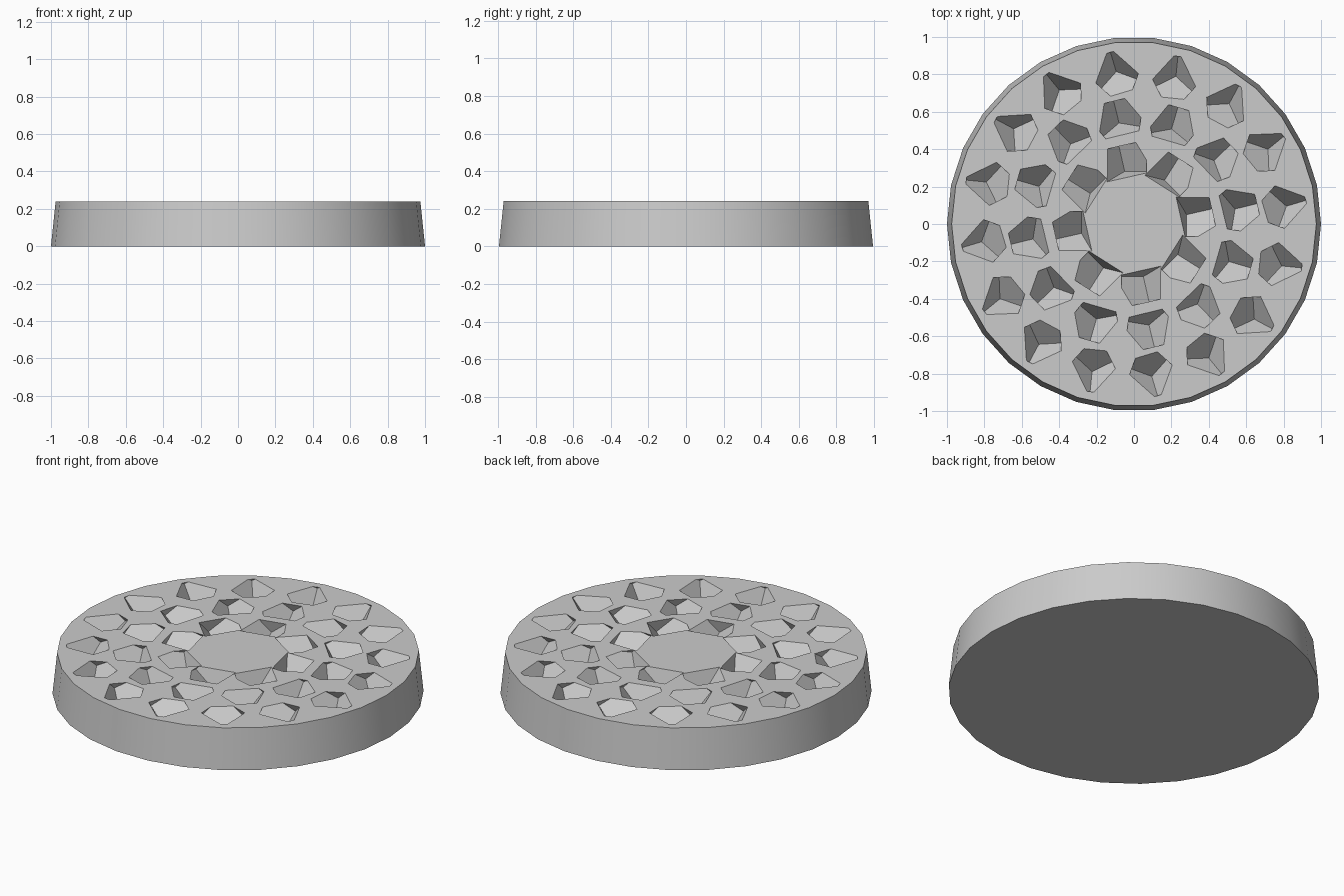
import bpy, bmesh
from math import radians, cos, sin, sqrt, tau
from mathutils import Matrix, Vector

default = bpy.data.objects.get("Cube")
if default:
    bpy.data.objects.remove(default)

HEIGHT = 0.24
SIDE = 0.165        # edge of each cube-corner pit
RAISE = 0.015       # pit cube centre above the top face

grey = bpy.data.materials.new("plain grey")
grey.use_nodes = True
colour = (0.6, 0.6, 0.6, 1)
grey.diffuse_color = colour
grey.node_tree.nodes["Principled BSDF"].inputs["Base Color"].default_value = colour


def make_object(name, bm):
    mesh = bpy.data.meshes.new(name)
    bmesh.ops.recalc_face_normals(bm, faces=bm.faces)
    bm.to_mesh(mesh)
    bm.free()
    mesh.materials.append(grey)
    obj = bpy.data.objects.new(name, mesh)
    bpy.context.collection.objects.link(obj)
    return obj


# Tapered thirty-sided disc
bm = bmesh.new()
rings = [[bm.verts.new((r * cos(tau * i / 30), r * sin(tau * i / 30), z)) for i in range(30)]
         for r, z in ((1, 0), (0.975, HEIGHT))]
bm.faces.new(rings[0])
bm.faces.new(rings[1])
for i in range(30):
    j = (i + 1) % 30
    bm.faces.new((rings[0][i], rings[0][j], rings[1][j], rings[1][i]))
disc = make_object("disc", bm)

# Cubes standing on one corner, in three rings
edges = [Vector((cos(a) * sqrt(2 / 3), sin(a) * sqrt(2 / 3), sqrt(1 / 3)))
         for a in map(radians, (15, 135, 255))]
on_corner = Matrix(edges).transposed().to_4x4()
bm = bmesh.new()
for count, x, y, tilt in ((8, 0.33, 0.05, 20), (12, 0.56, 0.08, 8), (16, 0.795, 0.095, -8)):
    place = Matrix.Translation((x, y, HEIGHT + RAISE)) @ Matrix.Rotation(radians(tilt), 4, "Y")
    for i in range(count):
        turn = Matrix.Rotation(tau * i / count, 4, "Z")
        bmesh.ops.create_cube(bm, size=SIDE, matrix=turn @ place @ on_corner)
# Trim the cubes just above the disc so neighbours stay separate
bmesh.ops.bisect_plane(bm, geom=bm.verts[:] + bm.edges[:] + bm.faces[:],
                       plane_co=(0, 0, HEIGHT + 0.01), plane_no=(0, 0, 1), clear_outer=True)
bmesh.ops.holes_fill(bm, edges=[e for e in bm.edges if e.is_boundary], sides=0)
cutter = make_object("pit_cutter", bm)
cutter.hide_render = True

# Sink the pits into the top
cut = disc.modifiers.new("pits", "BOOLEAN")
cut.operation = "DIFFERENCE"
cut.solver = "EXACT"
cut.use_self = True
cut.object = cutter
bpy.ops.object.select_all(action="DESELECT")
bpy.context.view_layer.objects.active = disc
disc.select_set(True)
bpy.ops.object.modifier_apply(modifier=cut.name)
bpy.data.objects.remove(cutter)
bpy.ops.object.shade_smooth_by_angle(angle=radians(25))
